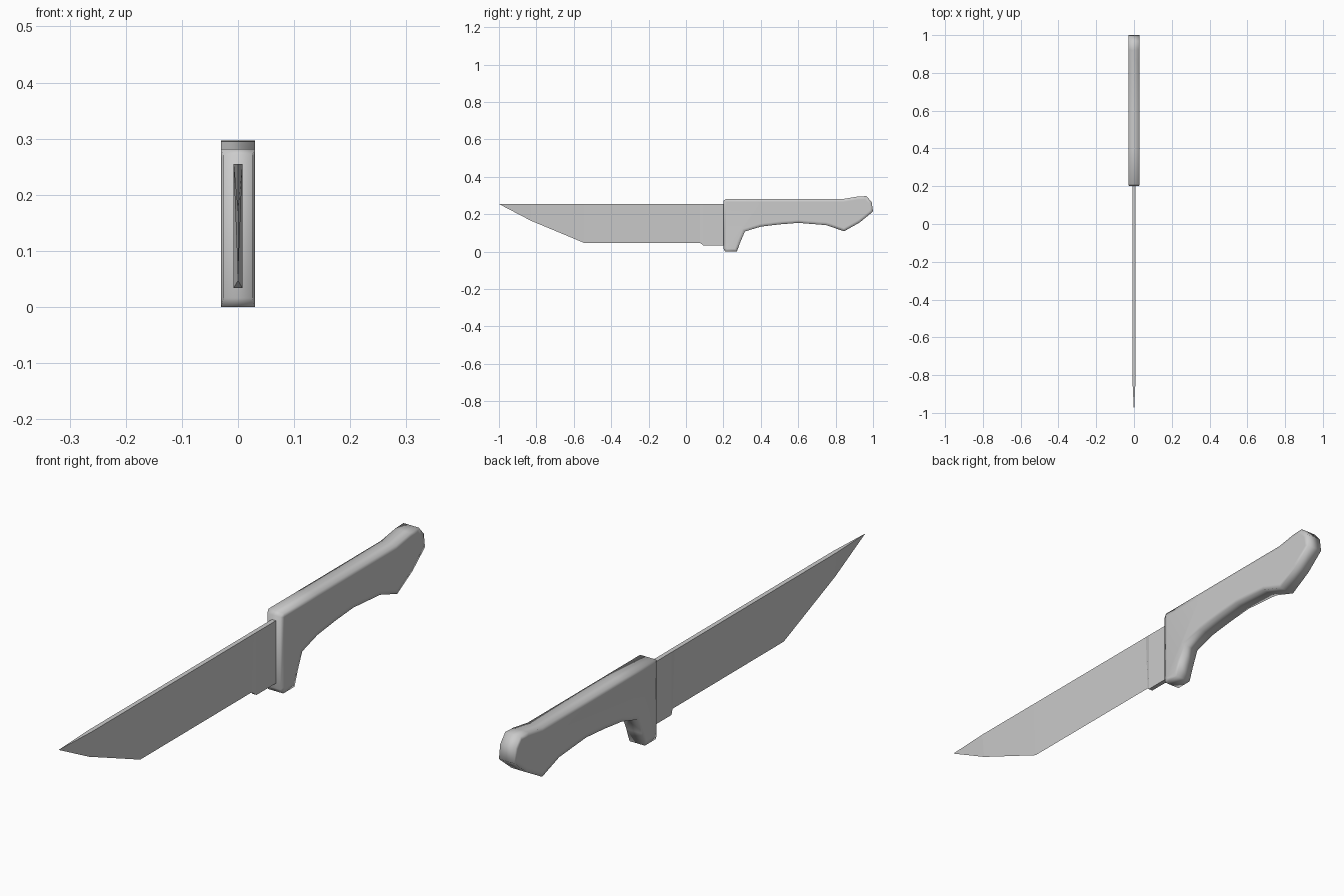
import bpy, bmesh

if "Cube" in bpy.data.objects:
    bpy.data.objects.remove(bpy.data.objects["Cube"])


def finish(name, bm, smooth):
    bmesh.ops.remove_doubles(bm, verts=bm.verts[:], dist=0.0002)
    bmesh.ops.recalc_face_normals(bm, faces=bm.faces[:])
    for f in bm.faces:
        f.smooth = smooth
    mesh = bpy.data.meshes.new(name)
    bm.to_mesh(mesh)
    bm.free()
    ob = bpy.data.objects.new(name, mesh)
    bpy.context.collection.objects.link(ob)
    return ob


# Blade: wedge sections (y, half spine width, edge z, half edge width)
SPINE = 0.255
stations = [(-1.0, 0, SPINE, 0), (-0.83, 0.008, 0.166, 0),
            (-0.545, 0.008, 0.047, 0), (0.075, 0.008, 0.047, 0),
            (0.092, 0.008, 0.034, 0.008), (0.24, 0.008, 0.034, 0.008)]
bm = bmesh.new()
rings = [[bm.verts.new(c) for c in ((-w, y, SPINE), (w, y, SPINE),
                                    (e, y, z), (-e, y, z))]
         for y, w, z, e in stations]
for a, b in zip(rings, rings[1:]):
    for i in range(4):
        j = (i + 1) % 4
        bm.faces.new((a[i], a[j], b[j], b[i]))
bm.faces.new(rings[-1])
finish("blade", bm, False)

# Handle: side profile (y, z) extruded across x, with soft inset sides
profile = [(0.20, 0.016), (0.21, 0.0), (0.272, 0.0), (0.29, 0.05), (0.315, 0.108),
           (0.40, 0.134), (0.50, 0.146), (0.60, 0.154), (0.75, 0.142),
           (0.845, 0.109), (0.93, 0.157), (1.0, 0.215), (0.993, 0.265),
           (0.965, 0.297), (0.92, 0.295), (0.84, 0.282), (0.60, 0.282),
           (0.40, 0.282), (0.213, 0.282), (0.20, 0.272)]
W = 0.03
bm = bmesh.new()
left = [bm.verts.new((-W, y, z)) for y, z in profile]
right = [bm.verts.new((W, y, z)) for y, z in profile]
n = len(profile)
for i in range(n):
    j = (i + 1) % n
    bm.faces.new((left[i], left[j], right[j], right[i]))
sides = [bm.faces.new(left), bm.faces.new(right[::-1])]
bm.normal_update()
bmesh.ops.inset_individual(bm, faces=sides, thickness=0.016, use_even_offset=True)
# Narrowed front rim
for v in bm.verts:
    if v.co.y < 0.202:
        v.co.x *= 0.85
finish("handle", bm, True)
